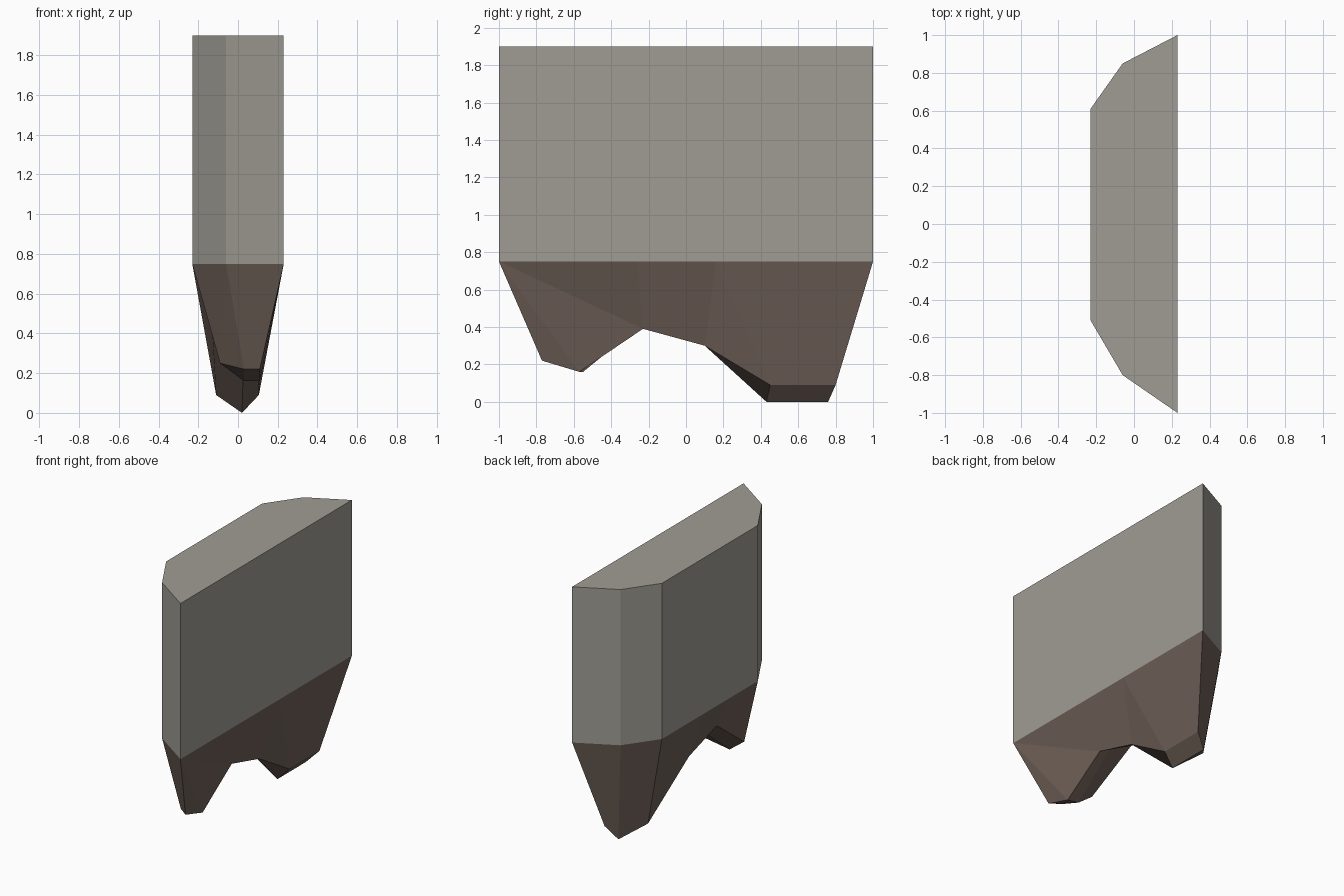
import bpy, bmesh

if "Cube" in bpy.data.objects:
    bpy.data.objects.remove(bpy.data.objects["Cube"])

SEAM, TOP = 0.75, 1.90


def material(name, rgb):
    m = bpy.data.materials.new(name)
    m.diffuse_color = (*rgb, 1.0)
    m.use_nodes = True
    m.node_tree.nodes["Principled BSDF"].inputs["Base Color"].default_value = m.diffuse_color
    return m


bm = bmesh.new()


def rail(points):
    return [bm.verts.new(p) for p in points]


# Plan outline of the block, from the front right corner round to the front
outline = [(.23, -1), (.23, -.26), (.23, .16), (.23, 1), (-.06, .85),
           (-.23, .61), (-.23, .12), (-.23, -.16), (-.23, -.51), (-.06, -.80)]
T = rail([(x, y, SEAM) for x, y in outline])
U = rail([(x, y, TOP) for x, y in outline])

# Lower edges of the earth: right edge, keel and left edge, front to back
R = rail([(.11, -.77, .22), (.11, -.57, .16), (.11, -.23, .39),
          (.105, .10, .30), (.105, .45, .09), (.105, .80, .09)])
M = rail([(.03, -.71, .22), (.03, -.55, .16), (.03, -.22, .43),
          (.03, .10, .33), (.02, .43, 0), (.02, .76, 0)])
L = rail([(-.09, -.55, .25), (-.14, -.16, .53), (-.13, .15, .42), (-.11, .60, .09)])

# Stone block: upright walls and flat top
n = len(T)
faces = [(T[i], T[(i + 1) % n], U[(i + 1) % n], U[i]) for i in range(n)]
faces.append(tuple(U))

# Earth, right side
faces += [(T[0], R[0], R[1]), (T[0], R[1], R[2]), (T[0], R[2], T[1]),
          (T[1], R[2], R[3], T[2]), (T[2], R[3], R[4]), (T[2], R[4], R[5], T[3])]
# Earth, back end
faces += [(T[3], R[5], M[5], T[4]), (T[4], M[5], L[3], T[5])]
# Earth, left side
faces += [(T[5 + i], L[3 - i], L[2 - i], T[6 + i]) for i in range(3)]
# Earth, front end
faces += [(T[8], L[0], T[9]), (T[9], L[0], M[0]), (T[9], M[0], R[0], T[0])]
# Earth, underside
faces += [(R[i], M[i], M[i + 1], R[i + 1]) for i in range(5)]
faces += [(M[0], L[0], M[1]), (M[4], L[3], M[5])]
faces += [(M[i + 1], L[i], L[i + 1], M[i + 2]) for i in range(3)]

for f in faces:
    bm.faces.new(f)
bmesh.ops.recalc_face_normals(bm, faces=bm.faces[:])

# Stone above the seam, earth below it
for f in bm.faces:
    f.material_index = 0 if f.calc_center_median().z > SEAM else 1
    f.smooth = False

mesh = bpy.data.meshes.new("rock_chunk")
bm.to_mesh(mesh)
bm.free()
mesh.materials.append(material("grey stone", (.35, .335, .295)))
mesh.materials.append(material("brown earth", (.158, .117, .096)))
bpy.context.collection.objects.link(bpy.data.objects.new("rock_chunk", mesh))
